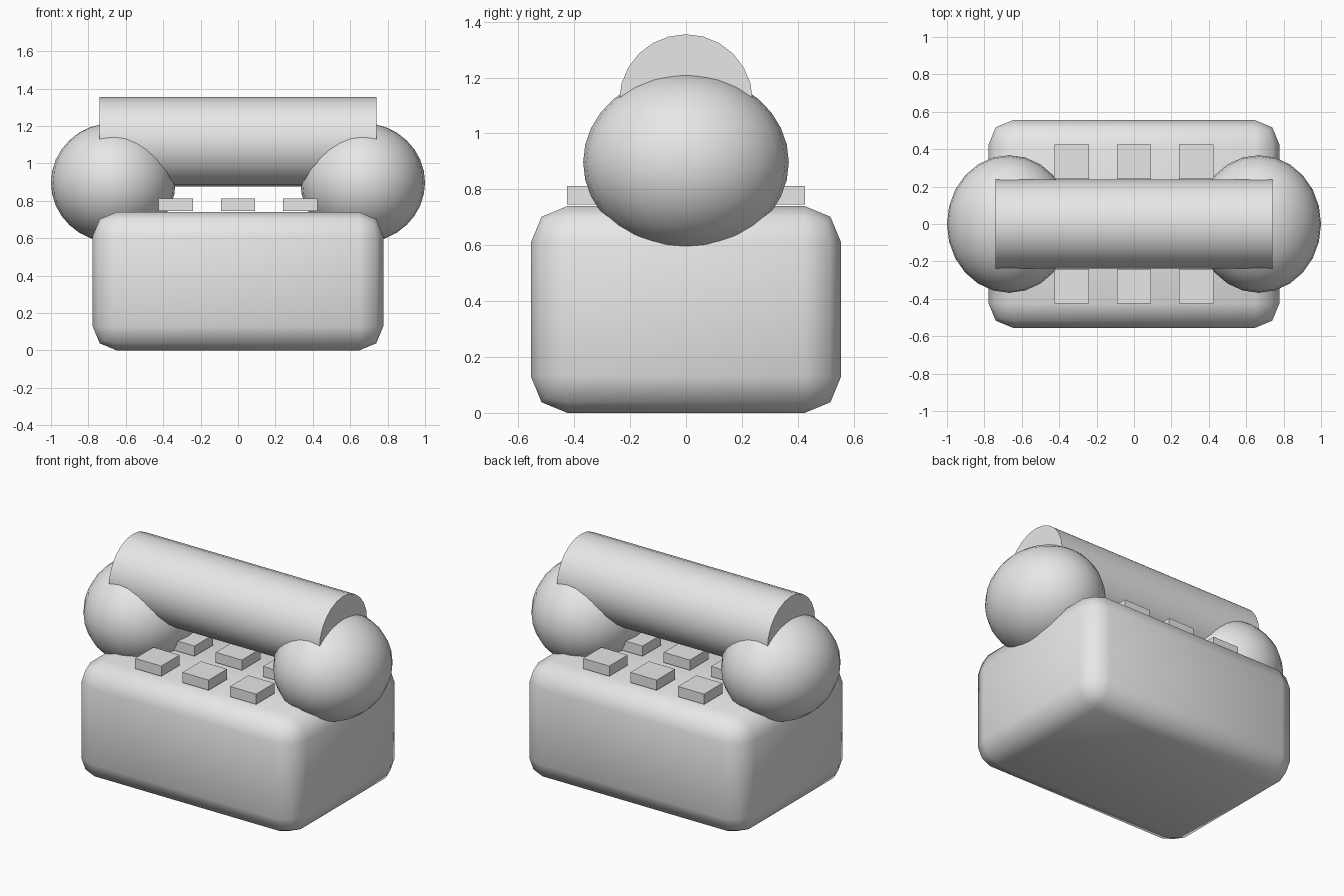
import bpy
from math import pi, radians

cube = bpy.data.objects.get("Cube")
if cube:
    bpy.data.objects.remove(cube, do_unlink=True)

# One plain grey for everything
grey = bpy.data.materials.new("light_grey")
grey.use_nodes = True
grey.diffuse_color = (0.8, 0.8, 0.8, 1)
grey.node_tree.nodes["Principled BSDF"].inputs["Base Color"].default_value = (0.8, 0.8, 0.8, 1)


def finish(name, scale=None, smooth=None):
    """Name the active object, apply its transform, colour and shade it."""
    obj = bpy.context.object
    obj.name = obj.data.name = name
    if scale:
        obj.scale = scale
    bpy.ops.object.transform_apply(location=False, rotation=True, scale=True)
    obj.data.materials.append(grey)
    if smooth:
        bpy.ops.object.shade_smooth_by_angle(angle=radians(smooth))
    return obj


def box(name, centre, size):
    bpy.ops.mesh.primitive_cube_add(size=1, location=centre)
    return finish(name, size)


# Body: block with rounded edges
body = box("body", (0, 0, 0.37), (1.555, 1.11, 0.74))
bevel = body.modifiers.new("rounded_edges", "BEVEL")
bevel.width = 0.13
bevel.segments = 2
bpy.ops.object.modifier_apply(modifier=bevel.name)
bpy.ops.object.shade_smooth_by_angle(angle=radians(50))

# Handset: bar between two flattened balls
bpy.ops.mesh.primitive_cylinder_add(vertices=24, radius=0.239, depth=1.48,
                                    location=(0, 0, 1.116), rotation=(0, pi / 2, 0))
finish("handset_bar", smooth=40)

for side, label in ((1, "left"), (-1, "right")):
    bpy.ops.mesh.primitive_uv_sphere_add(segments=24, ring_count=16, radius=1,
                                         location=(side * 0.667, 0, 0.897))
    finish(f"handset_end_{label}", (0.333, 0.368, 0.319), smooth=40)

# Keypad: three by three buttons just above the body
for row in range(3):
    for column in range(3):
        box(f"button_{row + 1}_{column + 1}",
            ((column - 1) / 3, (1 - row) / 3, 0.779), (0.184, 0.184, 0.065))
